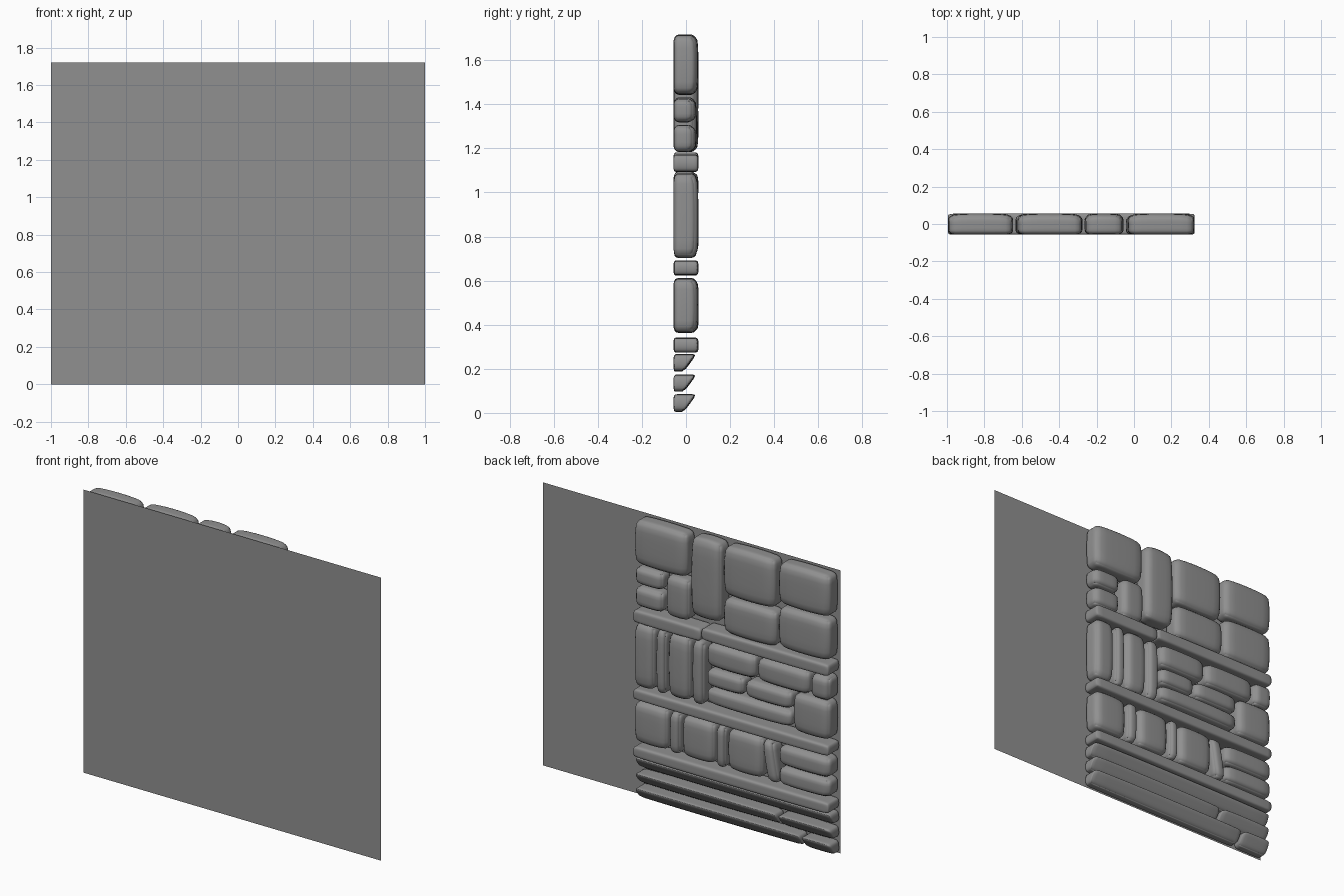
import bpy, bmesh, math, random
from mathutils import Vector

random.seed(4)
if "Cube" in bpy.data.objects:
    bpy.data.objects.remove(bpy.data.objects["Cube"], do_unlink=True)

BACK, FRONT, GAP = -0.057, 0.057, 0.006

# One plain grey for the whole wall
grey = bpy.data.materials.new("stone_grey")
grey.use_nodes = True
colour = (0.28, 0.28, 0.28, 1)
grey.diffuse_color = colour
grey.node_tree.nodes["Principled BSDF"].inputs["Base Color"].default_value = colour


def finish(name, bm):
    mesh = bpy.data.meshes.new(name)
    bm.to_mesh(mesh)
    bm.free()
    mesh.materials.append(grey)
    obj = bpy.data.objects.new(name, mesh)
    bpy.context.collection.objects.link(obj)
    return obj


def stone(name, left, right, bottom, top, depth=FRONT, bulge=0.02,
          undercut=0.0, lean=0.0, radius=0.028):
    """Pillow-shaped block: rounded box with a swollen outer face."""
    half = Vector((abs(left - right) / 2 - GAP, (depth - BACK) / 2 - 0.001,
                   (top - bottom) / 2 - GAP / 2))
    centre = Vector(((left + right) / 2, (depth + BACK) / 2, (top + bottom) / 2))
    r = min(radius, min(half) * 0.7)
    skew = random.uniform(-0.04, 0.04)
    bm = bmesh.new()
    bmesh.ops.create_cube(bm, size=2)
    bmesh.ops.subdivide_edges(bm, edges=bm.edges[:], cuts=9, use_grid_fill=True)
    for v in bm.verts:
        t = Vector([math.sin(c * math.pi / 2) for c in v.co])
        p = Vector([c * h for c, h in zip(t, half)])
        # round every edge by the same radius
        core = Vector([max(r - h, min(h - r, c)) for c, h in zip(p, half)])
        p = core + (p - core).normalized() * r
        # swell the outer face and soften the outline
        out = (t.y + 1) / 2
        p.y -= out * bulge * (t.x ** 4 + t.z ** 4) / 2
        p.x -= min(half.x, 0.18) * 0.05 * t.z ** 2 * t.x
        p.z -= half.z * 0.05 * t.x ** 2 * t.z
        p.z += half.z * skew * t.x * (1 - t.z ** 2)
        p.x += lean * t.z
        # cut back the lower edge of overhanging ledges
        p.y = -half.y + (p.y + half.y) * (1 - undercut * (1 - t.z) / 2)
        v.co = centre + p
    for f in bm.faces:
        f.smooth = True
    return finish(name, bm)


def course(name, bottom, top, *splits, **style):
    """Row of stones sharing one height, split at the given x positions."""
    for i, (a, b) in enumerate(zip(splits, splits[1:])):
        stone(f"{name}_{i + 1}", a, b, bottom, top, **style)


# Flat sheet behind the stones
bm = bmesh.new()
corners = [(-1, 0), (1, 0), (1, 1.72), (-1, 1.72)]
bm.faces.new([bm.verts.new((x, BACK, z)) for x, z in corners])
finish("backing_sheet", bm)

L, R = 0.33, -1.0

# Large upper blocks
course("corner_block", 1.44, 1.72, L, -0.04)
course("tall_block", 1.23, 1.72, -0.05, -0.27)
course("top_block", 1.41, 1.72, -0.27, -0.63)
course("end_block", 1.455, 1.72, -0.64, R)
course("middle_block", 1.18, 1.405, -0.27, -0.64)
course("right_block", 1.19, 1.45, -0.64, R)
course("small_upper_stone", 1.315, 1.43, L, 0.13, depth=0.045)
course("small_lower_stone", 1.18, 1.31, L, 0.13, depth=0.045)
course("upright_stone", 1.18, 1.435, 0.12, -0.05, depth=0.05)

# Thin ledges between the courses
ledge = dict(bulge=0.004, radius=0.012)
course("upper_ledge", 1.09, 1.175, L, -0.14, **ledge)
course("upper_ledge_right", 1.105, 1.185, -0.13, R, **ledge)
course("middle_ledge", 0.62, 0.695, L, R, **ledge)
course("lower_ledge", 0.27, 0.345, L, R, **ledge)

# Middle course: upright slabs, then stacked flat stones
course("slab", 0.7, 1.09, L, 0.18, 0.1, -0.06, -0.155)
course("flat_stone", 0.95, 1.1, -0.16, -0.5, -0.86, R)
course("thin_stone", 0.83, 0.945, -0.16, -0.42, -0.74)
course("long_stone", 0.72, 0.83, -0.16, -0.74)
course("square_stone", 0.71, 0.95, -0.74, R)

# Lower course: squarish blocks with narrow fillers
course("lower_block", 0.36, 0.615, L, 0.09, 0.005, -0.225, -0.3, -0.55)
course("leaning_stone", 0.36, 0.61, -0.55, -0.64, lean=0.02)
course("lower_right_stone", 0.48, 0.61, -0.645, R)
course("lower_right_base", 0.36, 0.48, -0.645, R)

# Overhanging foot ledges
foot = dict(bulge=0.01, radius=0.015, undercut=0.55, depth=0.05)
course("foot_upper", 0.185, 0.27, L, R, **foot)
course("foot_middle", 0.093, 0.177, L, -0.63, R, **foot)
course("foot_lower", 0.002, 0.088, L, -0.79, R, **foot)
